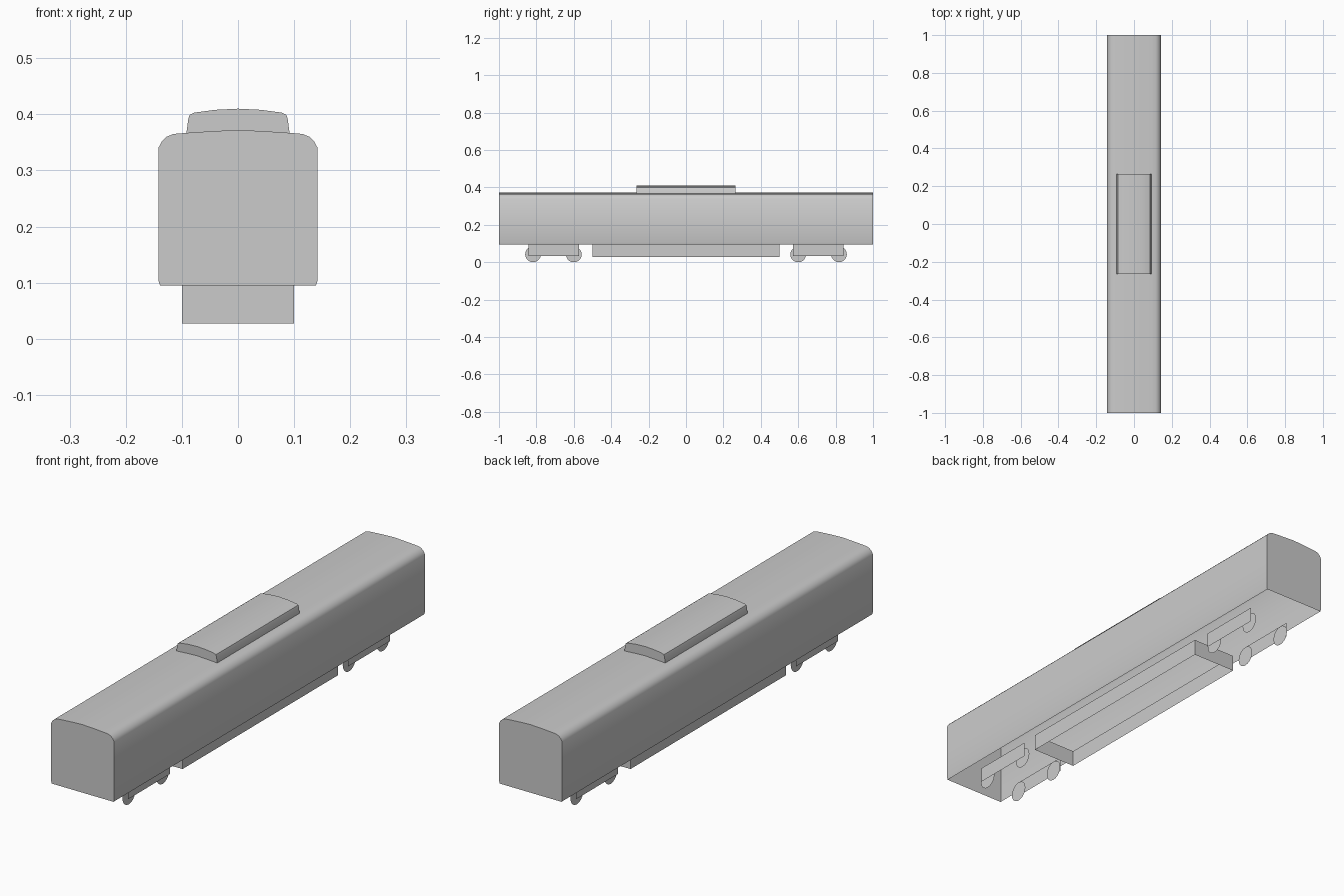
import bpy, math

if "Cube" in bpy.data.objects:
    bpy.data.objects.remove(bpy.data.objects["Cube"])


def make_object(name, verts, faces, smooth=False):
    mesh = bpy.data.meshes.new(name)
    mesh.from_pydata(verts, [], faces)
    obj = bpy.data.objects.new(name, mesh)
    bpy.context.collection.objects.link(obj)
    if smooth:
        bpy.ops.object.select_all(action='DESELECT')
        obj.select_set(True)
        bpy.context.view_layer.objects.active = obj
        bpy.ops.object.shade_smooth_by_angle(angle=math.radians(30))
    return obj


def shell(name, half, length, skip=(), smooth=False):
    """Mirror a half section (x, z), run it along y, cap the ends, leave the bottom open."""
    ring = half + [(-x, z) for x, z in reversed(half) if x > 0]
    n = len(ring)
    verts = [(x, y, z) for y in (-length / 2, length / 2) for x, z in ring]
    faces = [(i, n + i, n + i + 1, i + 1) for i in range(n - 1) if i not in skip]
    faces += [tuple(range(n)), tuple(reversed(range(n, 2 * n)))]
    return make_object(name, verts, faces, smooth)


# Car body with rounded roof shoulders and a small tuck at the sill
shell("car_body", [(0.139, 0.095), (0.142, 0.105), (0.142, 0.34), (0.136, 0.351),
                   (0.127, 0.36), (0.115, 0.365), (0.09, 0.367), (0.045, 0.37),
                   (0, 0.372)], 2.0, smooth=True)

# Roof equipment pod
shell("roof_pod", [(0.092, 0.366), (0.0885, 0.392), (0.086, 0.399), (0.078, 0.403),
                   (0.04, 0.408), (0, 0.41)], 0.53, smooth=True)

# Underfloor equipment skirt, open above and below
shell("underfloor_box", [(0.1, 0.027), (0.1, 0.095)], 1.0, skip=(1,))


# Bogies: flat side frames with flat wheel discs just inside them
def bogie_frame(name, side, end):
    x = side * 0.094
    corners = [(0.573, 0.033), (0.843, 0.033), (0.843, 0.095), (0.573, 0.095)]
    make_object(name, [(x, end * y, z) for y, z in corners],
                [(0, 1, 2, 3) if side * end > 0 else (3, 2, 1, 0)])


def wheel(name, side, y, r=0.042, sides=20):
    pts = [(side * 0.081, y + r * math.cos(a), r + r * math.sin(a))
           for a in (2 * math.pi * i / sides for i in range(sides))]
    order = tuple(range(sides))
    make_object(name, pts, [order if side > 0 else order[::-1]])


for side, s_name in ((1, "right"), (-1, "left")):
    for end, e_name in ((1, "rear"), (-1, "front")):
        bogie_frame(f"bogie_frame_{e_name}_{s_name}", side, end)
        for y, w_name in ((0.6, "inner"), (0.818, "outer")):
            wheel(f"wheel_{e_name}_{w_name}_{s_name}", side, end * y)
